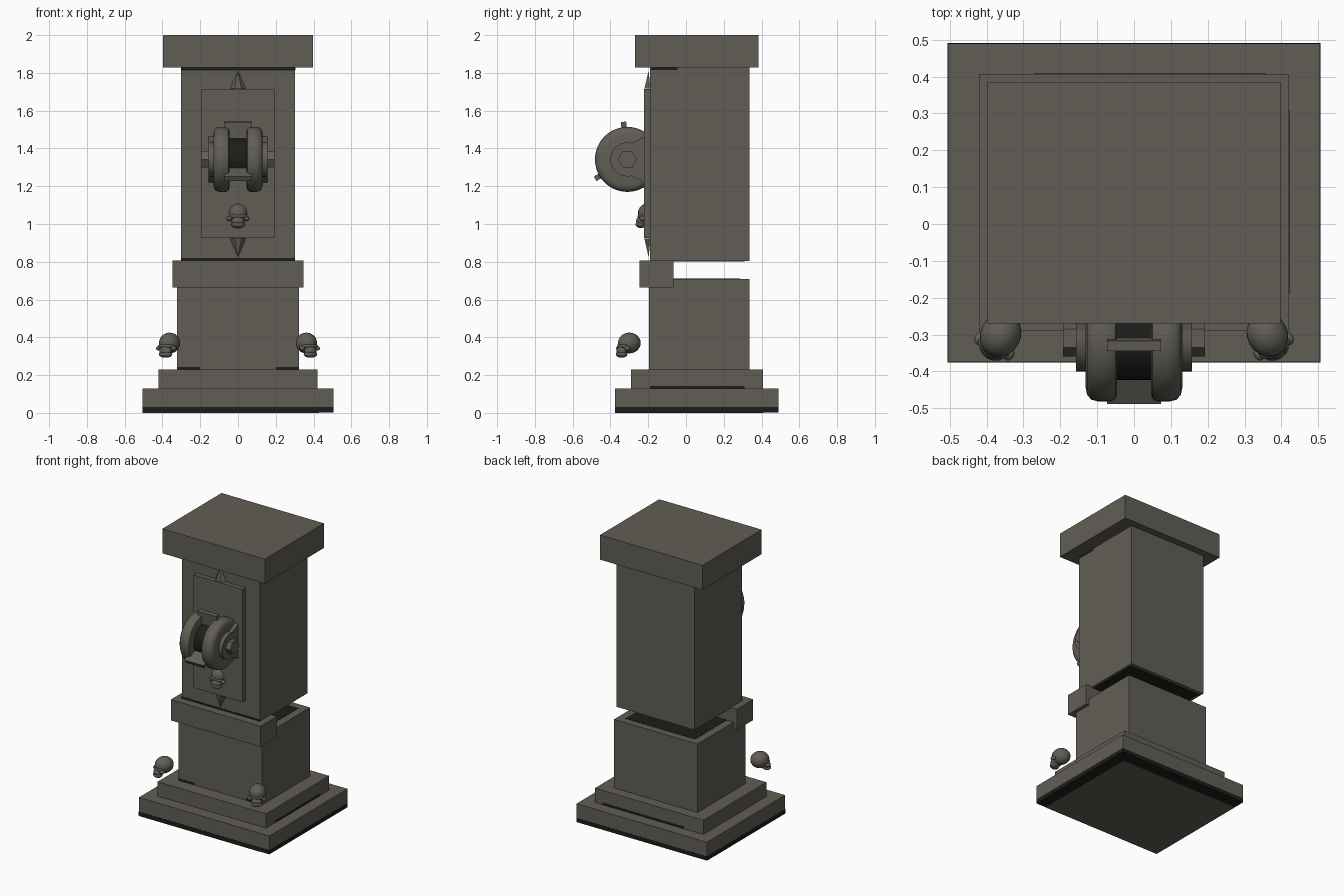
import bpy, bmesh, math
from mathutils import Matrix, Vector

if "Cube" in bpy.data.objects:
    bpy.data.objects.remove(bpy.data.objects["Cube"])


def material(name, rgb):
    m = bpy.data.materials.new(name)
    m.diffuse_color = (*rgb, 1)
    m.use_nodes = True
    m.node_tree.nodes["Principled BSDF"].inputs["Base Color"].default_value = m.diffuse_color
    return m


STONE = material("weathered_stone", (0.118, 0.111, 0.091))
DARK = material("dark_grime", (0.012, 0.012, 0.011))


def finish(name, bm, mat=STONE, smooth=False):
    bmesh.ops.recalc_face_normals(bm, faces=bm.faces[:])
    me = bpy.data.meshes.new(name)
    bm.to_mesh(me)
    bm.free()
    ob = bpy.data.objects.new(name, me)
    bpy.context.collection.objects.link(ob)
    me.materials.append(mat)
    if smooth:
        bpy.ops.object.select_all(action='DESELECT')
        ob.select_set(True)
        bpy.context.view_layer.objects.active = ob
        bpy.ops.object.shade_smooth_by_angle(angle=math.radians(40))
    return ob


def box(name, x, y, z, mat=STONE):
    """Box from (min, max) pairs on each axis."""
    bm = bmesh.new()
    bmesh.ops.create_cube(bm, size=1)
    for v in bm.verts:
        v.co = Vector([(a + b) / 2 + c * (b - a) for (a, b), c in zip((x, y, z), v.co)])
    return finish(name, bm, mat)


def lathe_x(name, profile, centre, mat=STONE, steps=48):
    """Spin (x, radius) points around the x axis."""
    bm = bmesh.new()
    vs = [bm.verts.new((x, 0, r)) for x, r in profile]
    es = [bm.edges.new(p) for p in zip(vs, vs[1:])]
    bmesh.ops.spin(bm, geom=vs + es, axis=(1, 0, 0), cent=(0, 0, 0),
                   angle=math.tau, steps=steps)
    bmesh.ops.remove_doubles(bm, verts=bm.verts[:], dist=1e-5)
    bmesh.ops.translate(bm, verts=bm.verts[:], vec=centre)
    return finish(name, bm, mat, True)


def prism_x(name, outline, x0, x1):
    """Extrude a (y, z) outline along x."""
    bm = bmesh.new()
    f = bm.faces.new([bm.verts.new((x0, y, z)) for y, z in outline])
    ext = bmesh.ops.extrude_face_region(bm, geom=[f])['geom']
    bmesh.ops.translate(bm, verts=[g for g in ext if isinstance(g, bmesh.types.BMVert)],
                        vec=(x1 - x0, 0, 0))
    return finish(name, bm, STONE, True)


def skull(name, centre, yaw):
    """Cranium, brow, cheekbones, muzzle and jaw, facing -y before turning."""
    bm = bmesh.new()
    parts = [((0, 0, 0), (.055, .062, .055)), ((0, -.04, -.016), (.046, .024, .014)),
             ((0, -.045, -.042), (.034, .026, .028)), ((0, -.046, -.06), (.038, .028, .018))]
    parts += [((s * .045, -.036, -.028), (.014, .018, .013)) for s in (-1, 1)]
    for loc, scale in parts:
        bmesh.ops.create_uvsphere(bm, u_segments=20, v_segments=12, radius=1,
                                  matrix=Matrix.Translation(loc) @ Matrix.Diagonal((*scale, 1)))
    bmesh.ops.transform(bm, verts=bm.verts[:],
                        matrix=Matrix.Translation(centre) @ Matrix.Rotation(yaw, 4, 'Z'))
    return finish(name, bm, STONE, True)


# Plinth, pedestal, column and cap
box("base_slab", (-.505, .505), (-.375, .49), (.004, .13))
box("base_step", (-.42, .42), (-.29, .407), (.13, .23))
box("pedestal", (-.323, .323), (-.195, .335), (.23, .71))
box("front_ledge", (-.348, .348), (-.247, -.065), (.663, .808))
box("column", (-.302, .302), (-.19, .335), (.803, 1.83))
box("cap", (-.397, .397), (-.27, .385), (1.828, 2.0))

# Grime: foot band with a lighter underside, gap surfaces, column and step edges
box("foot_band", (-.506, .506), (-.376, .491), (.002, .031), DARK)
box("foot_underside", (-.505, .43), (-.375, .41), (0, .003))
box("gap_floor", (-.27, .27), (-.14, .285), (.706, .7115), DARK)
box("gap_ceiling", (-.285, .285), (-.1, .31), (.8015, .807), DARK)
box("column_top_line", (-.302, .302), (-.1915, -.185), (1.812, 1.828), DARK)
box("column_bottom_line", (-.302, .302), (-.1915, -.185), (.808, .82), DARK)
box("column_side_line", (.298, .3035), (-.185, -.045), (1.815, 1.828), DARK)
box("step_back_line", (-.27, .36), (.403, .4085), (.13, .144), DARK)
box("step_side_line", (.416, .4215), (-.19, .31), (.13, .143), DARK)
for side, s in (("left", -1), ("right", 1)):
    box(side + "_pedestal_line", sorted((s * .2, s * .32)), (-.1965, -.19), (.23, .243), DARK)

# Front plate with a pointed spike above and below
box("front_plate", (-.192, .192), (-.222, -.18), (.925, 1.715))
for label, z0, z1 in (("upper", 1.717, 1.81), ("lower", .922, .825)):
    bm = bmesh.new()
    ring = [bm.verts.new((x, y, z0)) for x, y in
            ((-.042, -.188), (-.018, -.22), (.018, -.22), (.042, -.188))]
    tip = bm.verts.new((0, -.198, z1))
    bm.faces.new(ring)
    for i in range(4):
        bm.faces.new((ring[i], ring[(i + 1) % 4], tip))
    finish(label + "_spike", bm)

# Reel: two rounded wheels on a dark spool
CY, CZ = -.31, 1.342
hub = (0, CY, CZ)
lathe_x("spool", [(-.06, 0), (-.06, .113), (.06, .113), (.06, 0)], hub, DARK)
wheel = [(.046, 0), (.046, .15), (.05, .164), (.062, .172), (.095, .172),
         (.115, .167), (.127, .154), (.131, .135), (.131, 0)]
for side, s in (("left", -1), ("right", 1)):
    lathe_x(side + "_wheel", [(s * x, r) for x, r in wheel], hub)
    # Bracket: round end flaring into the plate
    arc = [(CY + .09 * math.cos(a), CZ + .09 * math.sin(a))
           for a in (math.radians(75 + 210 * i / 24) for i in range(25))]
    outline = [(-.2, CZ + .13), (-.222, CZ + .122), (-.25, CZ + .105)] + arc + \
              [(-.25, CZ - .105), (-.222, CZ - .122), (-.2, CZ - .13)]
    prism_x(side + "_bracket", outline, s * .125, s * .157)
    # Hexagonal axle nut
    nut = [(CY + .05 * math.cos(i * math.pi / 3), CZ + .05 * math.sin(i * math.pi / 3))
           for i in range(6)]
    prism_x(side + "_axle_nut", nut, s * .15, s * .192)

# Cross bars around the reel, each with a web running in to the spool
for i, deg in enumerate((96, 211, 331)):
    bm = bmesh.new()
    for width, r0, r1 in ((.146, .15, .2), (.11, .1, .18)):
        bmesh.ops.create_cube(bm, size=1, matrix=Matrix.Translation(hub)
                              @ Matrix.Rotation(math.radians(deg), 4, 'X')
                              @ Matrix.Translation((0, (r0 + r1) / 2, 0))
                              @ Matrix.Diagonal((width, r1 - r0, .028, 1)))
    finish("reel_bar_%d" % (i + 1), bm)

# Carved skulls on the plate and at the front corners
skull("plate_skull", (0, -.193, 1.057), 0)
skull("left_skull", (-.362, -.3, .37), math.radians(-28))
skull("right_skull", (.362, -.3, .37), math.radians(28))
